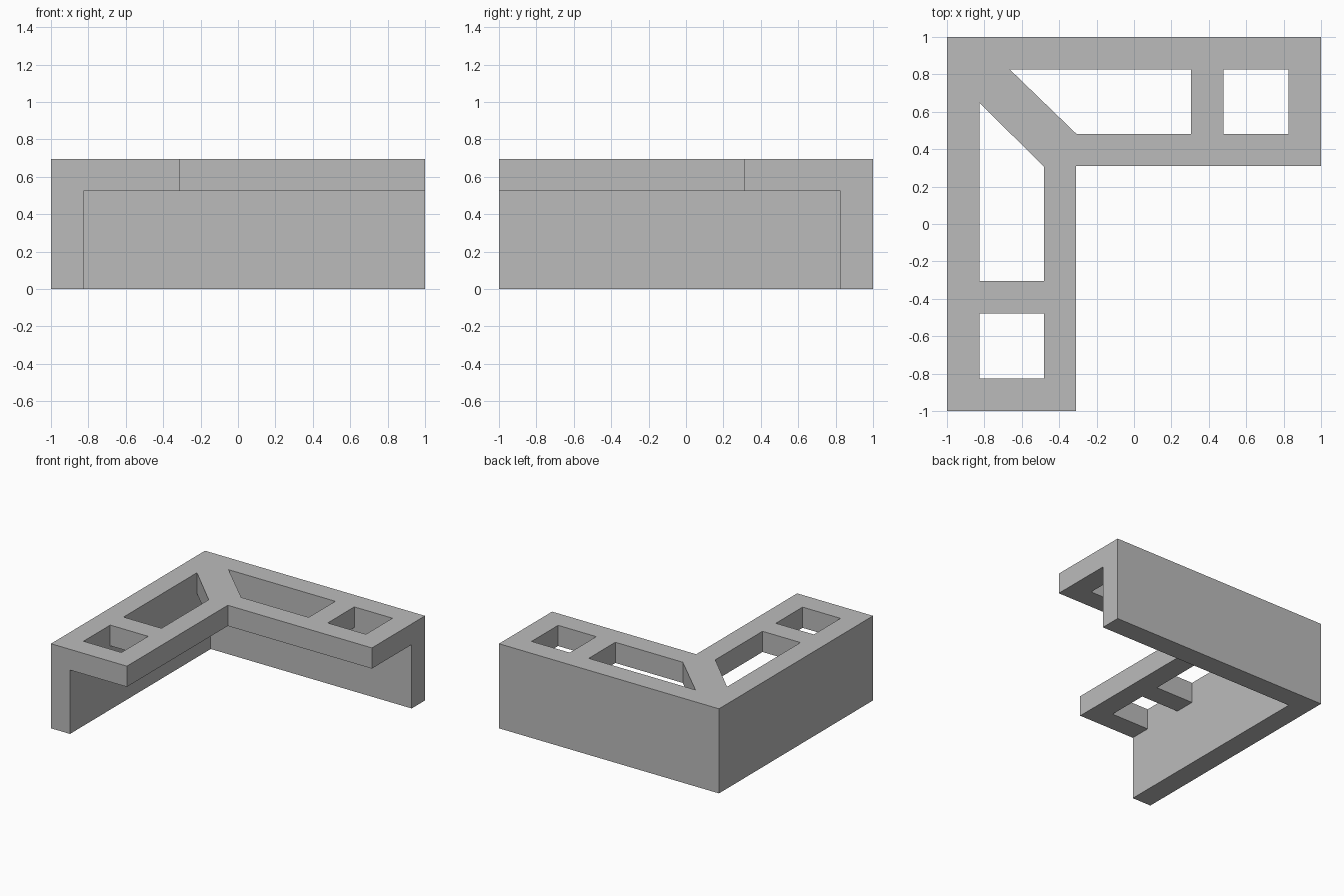
import bpy
import bmesh

if "Cube" in bpy.data.objects:
    bpy.data.objects.remove(bpy.data.objects["Cube"], do_unlink=True)

TOP = 0.695       # overall height
SLAB = 0.525      # underside of the top shelf
INNER = 0.827     # inner face of the walls
EDGE = 0.31       # inner edge of the shelf
LIP = 0.482       # inner edge of the openings


def prism(name, outline, z0, z1):
    """Extrude a flat outline from z0 to z1."""
    bm = bmesh.new()
    base = bm.faces.new([bm.verts.new((x, y, z0)) for x, y in outline])
    up = bmesh.ops.extrude_face_region(bm, geom=[base])["geom"]
    verts = [v for v in up if isinstance(v, bmesh.types.BMVert)]
    bmesh.ops.translate(bm, verts=verts, vec=(0, 0, z1 - z0))
    bmesh.ops.recalc_face_normals(bm, faces=bm.faces)
    mesh = bpy.data.meshes.new(name)
    bm.to_mesh(mesh)
    bm.free()
    obj = bpy.data.objects.new(name, mesh)
    bpy.context.collection.objects.link(obj)
    return obj


def cut(target, cutter):
    """Subtract the cutter, then discard it."""
    cutter.hide_render = True
    mod = target.modifiers.new("cut", "BOOLEAN")
    mod.operation = "DIFFERENCE"
    mod.solver = "EXACT"
    mod.object = cutter
    bpy.context.view_layer.objects.active = target
    bpy.ops.object.modifier_apply(modifier=mod.name)
    bpy.data.objects.remove(cutter, do_unlink=True)


def other_arm(points):
    """Mirror an outline across the corner diagonal."""
    return [(-y, -x) for x, y in points]


# L-shaped block
bracket = prism("corner_bracket", [(-1, -1), (-EDGE, -1), (-EDGE, EDGE),
                                   (1, EDGE), (1, 1), (-1, 1)], 0, TOP)

# Space under the shelf, leaving two walls
cut(bracket, prism("under_space", [(-INNER, -1.2), (1.2, -1.2),
                                   (1.2, INNER), (-INNER, INNER)], -0.2, SLAB))

# Openings through the shelf: a square and a mitred slot in each arm
square = [(0.478, LIP), (0.825, LIP), (0.825, INNER), (0.478, INNER)]


def slot(corner):
    return [(-0.308, LIP), (0.305, LIP), (0.305, INNER), (corner, INNER)]


for outline in (square, other_arm(square), slot(-0.665), other_arm(slot(-0.648))):
    cut(bracket, prism("opening", outline, SLAB - 0.1, TOP + 0.1))

# Plain grey material
grey = bpy.data.materials.new("plain_grey")
grey.use_nodes = True
colour = (0.5, 0.5, 0.5, 1)
grey.diffuse_color = colour
grey.node_tree.nodes["Principled BSDF"].inputs["Base Color"].default_value = colour
bracket.data.materials.clear()
bracket.data.materials.append(grey)
for face in bracket.data.polygons:
    face.material_index = 0
